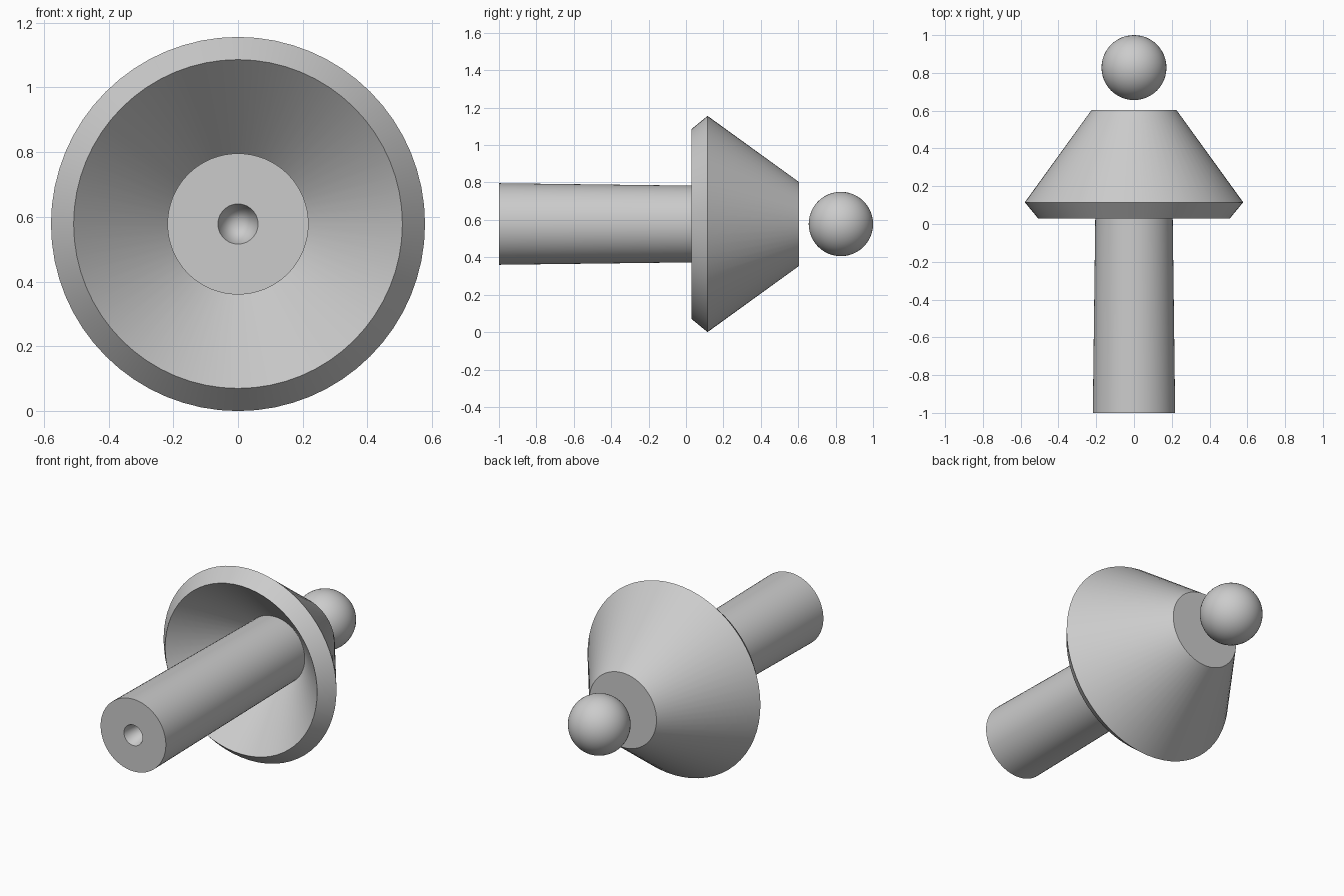
import bpy, bmesh, math
from mathutils import Matrix, Vector

if "Cube" in bpy.data.objects:
    bpy.data.objects.remove(bpy.data.objects["Cube"])

AXIS_Z = 0.578
SEGMENTS = 64


def finish(bm, name, angle):
    bmesh.ops.recalc_face_normals(bm, faces=bm.faces)
    mesh = bpy.data.meshes.new(name)
    bm.to_mesh(mesh)
    bm.free()
    obj = bpy.data.objects.new(name, mesh)
    bpy.context.collection.objects.link(obj)
    obj.location.z = AXIS_Z
    bpy.ops.object.select_all(action='DESELECT')
    obj.select_set(True)
    bpy.context.view_layer.objects.active = obj
    bpy.ops.object.shade_smooth_by_angle(angle=math.radians(angle))
    return obj


def lathe(name, profile):
    """Spin (radius, y) points around the y axis."""
    bm = bmesh.new()
    verts = [bm.verts.new((r, y, 0)) for r, y in profile]
    edges = [bm.edges.new(pair) for pair in zip(verts, verts[1:])]
    bmesh.ops.spin(bm, geom=verts + edges, cent=(0, 0, 0), axis=(0, 1, 0),
                   angle=math.tau, steps=SEGMENTS, use_duplicate=False)
    bmesh.ops.remove_doubles(bm, verts=bm.verts, dist=1e-5)
    return finish(bm, name, 25)


# Stem with conical socket, flowing into the hollow cone and its bevelled rim
lathe("stem_and_cone", [
    (0, -0.80), (0.062, -1.0), (0.218, -1.0), (0.201, 0.35),
    (0.508, 0.03), (0.578, 0.115), (0.225, 0.603), (0, 0.603),
])

# Separate ball floating behind the cone
bm = bmesh.new()
bmesh.ops.create_uvsphere(bm, u_segments=48, v_segments=24, radius=0.172,
                          matrix=Matrix.Translation((0, 0.828, 0)) @ Matrix.Rotation(math.pi / 2, 4, 'X'))
finish(bm, "ball", 40)
